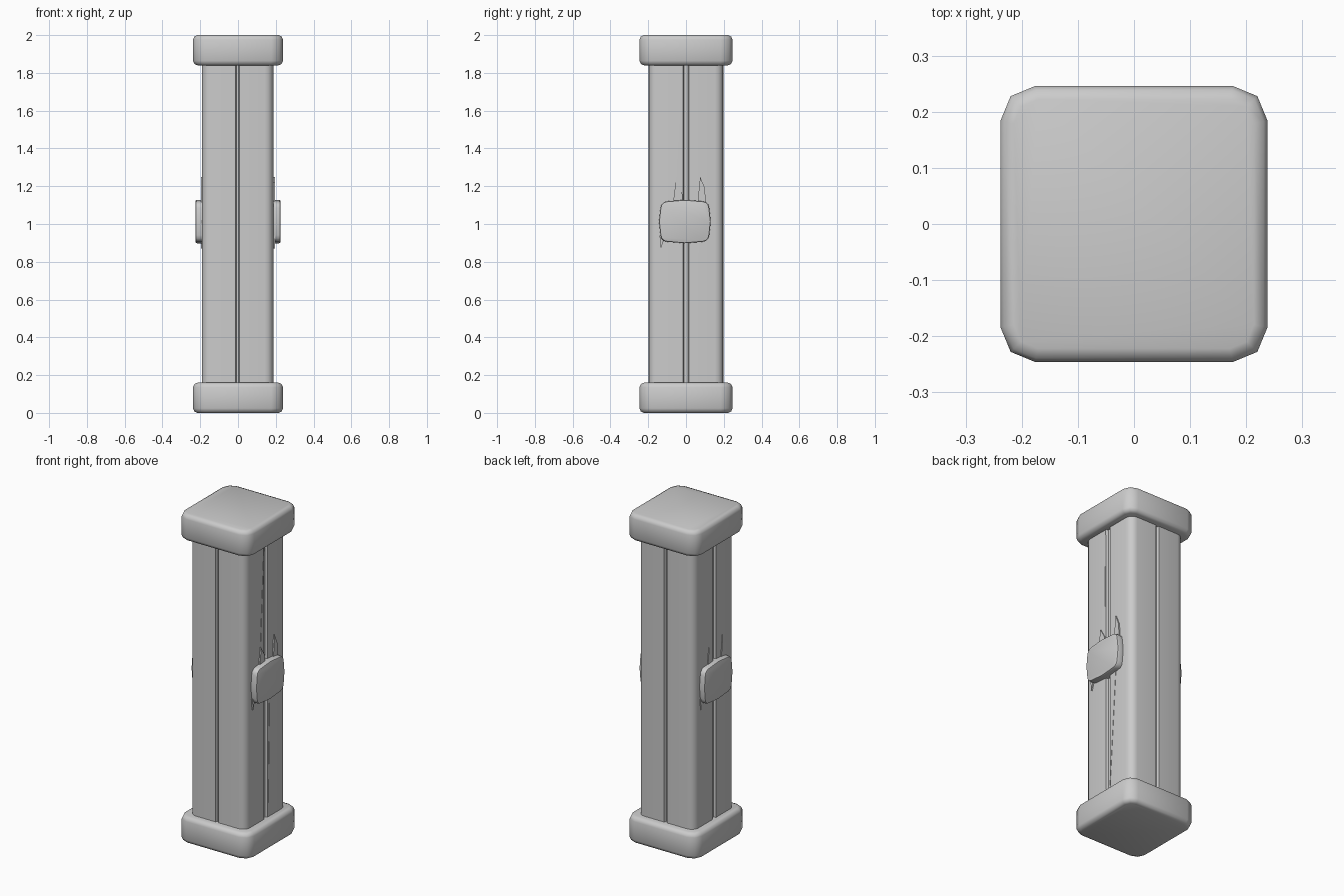
import bpy, bmesh, math
from mathutils import Matrix, Vector

cube = bpy.data.objects.get("Cube")
if cube:
    bpy.data.objects.remove(cube, do_unlink=True)

grey = bpy.data.materials.new("plain grey")
grey.use_nodes = True
colour = (0.6, 0.6, 0.6, 1)
grey.diffuse_color = colour
grey.node_tree.nodes["Principled BSDF"].inputs["Base Color"].default_value = colour


def prism(name, profile, height, matrix, rim=0, angle=35):
    """Extrude a closed profile along local z, softening the end rims."""
    bm = bmesh.new()
    base = bm.faces.new([bm.verts.new((x, y, 0)) for x, y in profile])
    top = bmesh.ops.extrude_face_region(bm, geom=[base])["geom"]
    bmesh.ops.translate(bm, vec=(0, 0, height),
                        verts=[v for v in top if isinstance(v, bmesh.types.BMVert)])
    bmesh.ops.recalc_face_normals(bm, faces=bm.faces)
    if rim:
        ends = [e for e in bm.edges if abs(e.verts[0].co.z - e.verts[1].co.z) < 1e-5]
        bmesh.ops.bevel(bm, geom=ends, offset=rim, segments=2, profile=0.5,
                        affect='EDGES')
    bm.transform(matrix)
    mesh = bpy.data.meshes.new(name)
    bm.to_mesh(mesh)
    bm.free()
    obj = bpy.data.objects.new(name, mesh)
    bpy.context.collection.objects.link(obj)
    mesh.materials.append(grey)
    bpy.ops.object.select_all(action='DESELECT')
    obj.select_set(True)
    bpy.context.view_layer.objects.active = obj
    bpy.ops.object.shade_smooth_by_angle(angle=math.radians(angle))
    return obj


def rounded(hx, hy, r, segments, bulge=0):
    """Rounded rectangle, optionally with slightly bowed sides."""
    points = []
    for i, (sx, sy) in enumerate(((1, 1), (-1, 1), (-1, -1), (1, -1))):
        for k in range(segments + 1):
            a = math.pi / 2 * (i + k / segments)
            points.append((sx * (hx - r - bulge) + r * math.cos(a),
                           sy * (hy - r - bulge) + r * math.sin(a)))
        if bulge:
            points.append(((0, hy), (-hx, 0), (0, -hy), (hx, 0))[i])
    return points


# Square end caps
for name, z in (("bottom_cap", 0), ("top_cap", 1.84)):
    prism(name, rounded(0.238, 0.246, 0.062, 2), 0.16,
          Matrix.Translation((0, 0, z)), rim=0.024, angle=50)

# Shaft with rounded corners and a narrow groove down the middle of each side
hx, hy, r = 0.189, 0.198, 0.045
corner = rounded(hx, hy, r, 4)
grooves = [[(0.01, hy), (0.005, hy - 0.014), (-0.005, hy - 0.014), (-0.01, hy)],
           [(-hx, 0.016), (-hx + 0.014, 0.011), (-hx + 0.014, -0.011), (-hx, -0.016)],
           [(-0.01, -hy), (-0.005, -hy + 0.014), (0.005, -hy + 0.014), (0.01, -hy)],
           [(hx, -0.016), (hx - 0.014, -0.011), (hx - 0.014, 0.011), (hx, 0.016)]]
profile = []
for i in range(4):
    profile += corner[i * 5:i * 5 + 5] + grooves[i]
prism("shaft", profile, 1.72, Matrix.Translation((-0.002, 0, 0.14)))

# Side plates and the thin ridges running from them, repeated by a half turn
upright = Matrix(((0, 0, 1, 0), (1, 0, 0, 0), (0, 1, 0, 0), (0, 0, 0, 1)))
ridges = {"upper_long_ridge": [(-0.06, 1.1), (-0.025, 1.1), (-0.018, 1.84)],
          "lower_long_ridge": [(0.07, 0.92), (0.035, 0.92), (0.02, 0.2)],
          "upper_tab": [(0.06, 1.1), (0.105, 1.1), (0.1, 1.19), (0.075, 1.25)],
          "upper_small_tab": [(-0.07, 1.1), (-0.015, 1.1), (-0.02, 1.16), (-0.055, 1.22)],
          "lower_tab": [(-0.14, 0.94), (-0.11, 0.94), (-0.133, 0.87)]}
for side, turn in (("right", 0), ("left", math.pi)):
    spin = Matrix.Rotation(turn, 4, 'Z')
    plate = spin @ Matrix.Translation((0.165, -0.006, 1.013)) @ upright
    prism(side + "_plate", rounded(0.137, 0.115, 0.035, 3, bulge=0.008), 0.06,
          plate, rim=0.008, angle=40)
    for name, points in ridges.items():
        reach = 0.195 if "tab" in name else 0.189
        prism(side + "_" + name, points, reach - 0.17,
              spin @ Matrix.Translation((0.17, 0, 0)) @ upright)
